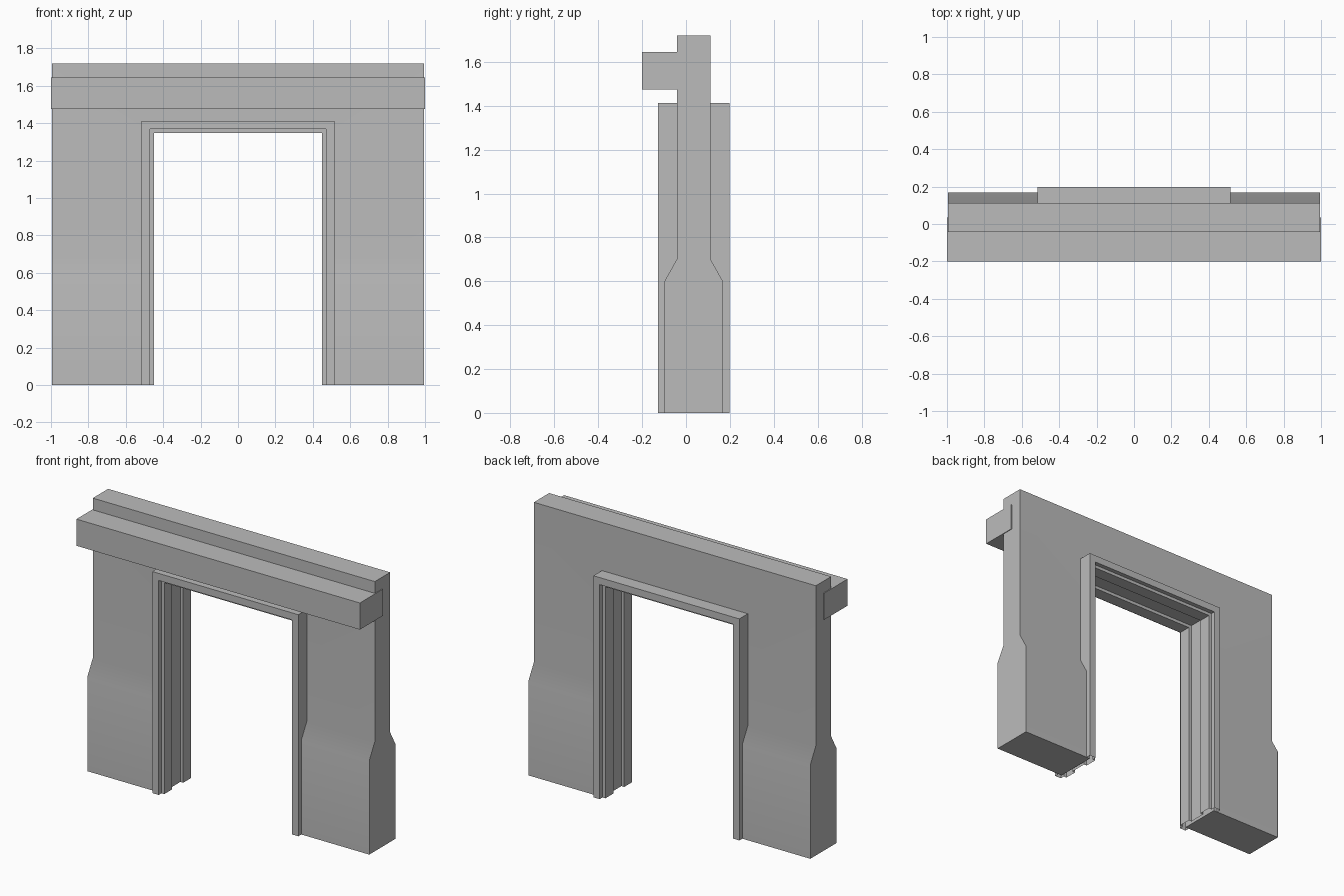
import bpy
import bmesh

cube = bpy.data.objects.get("Cube")
if cube:
    bpy.data.objects.remove(cube, do_unlink=True)

stone = bpy.data.materials.new("grey_stone")
stone.use_nodes = True
grey = (0.5, 0.5, 0.5, 1)
stone.diffuse_color = grey
stone.node_tree.nodes["Principled BSDF"].inputs["Base Color"].default_value = grey


def make_object(name, bm):
    mesh = bpy.data.meshes.new(name)
    bm.to_mesh(mesh)
    bm.free()
    mesh.materials.append(stone)
    obj = bpy.data.objects.new(name, mesh)
    bpy.context.collection.objects.link(obj)
    return obj


def extrude_along_x(name, profile, half_width):
    """Solid made from a (y, z) profile, centred on x = 0."""
    bm = bmesh.new()
    face = bm.faces.new([bm.verts.new((-half_width, y, z)) for y, z in profile])
    result = bmesh.ops.extrude_face_region(bm, geom=[face])
    moved = [v for v in result["geom"] if isinstance(v, bmesh.types.BMVert)]
    bmesh.ops.translate(bm, verts=moved, vec=(2 * half_width, 0, 0))
    bmesh.ops.recalc_face_normals(bm, faces=bm.faces)
    return make_object(name, bm)


def rectangle(y0, y1, z0, z1):
    return [(y0, z0), (y1, z0), (y1, z1), (y0, z1)]


# Wall with a thicker, sloped base on both sides
centre = 0.035
side = [(0.133, 0), (0.133, 0.6), (0.077, 0.7), (0.077, 1.72)]
profile = [(centre - d, z) for d, z in side]
profile += [(centre + d, z) for d, z in reversed(side)]
wall = extrude_along_x("wall", profile, 0.995)

# Doorway opening, hidden behind the frame
cutter = extrude_along_x("doorway_cutter", rectangle(-0.5, 0.5, -0.5, 1.39), 0.49)
cutter.hide_render = True
cut = wall.modifiers.new("doorway", 'BOOLEAN')
cut.operation = 'DIFFERENCE'
cut.solver = 'EXACT'
cut.object = cutter
bpy.ops.object.select_all(action='DESELECT')
wall.select_set(True)
bpy.context.view_layer.objects.active = wall
bpy.ops.object.modifier_apply(modifier=cut.name)
bpy.data.objects.remove(cutter, do_unlink=True)
bpy.ops.object.shade_smooth_by_angle(angle=0.7)
weighted = wall.modifiers.new("weighted_normals", 'WEIGHTED_NORMAL')
weighted.keep_sharp = True

# Header beam across the front
extrude_along_x("header_beam", rectangle(-0.2, 0.035, 1.475, 1.645), 1.0)

# Stepped door frame: half of the section as (half opening, distance from centre)
half = [(0.515, 0.03), (0.515, 0.163), (0.47, 0.163), (0.47, 0.135),
        (0.45, 0.135), (0.45, 0.055), (0.47, 0.055)]
section = [(w, centre - d) for w, d in half]
section += [(w, centre + d) for w, d in reversed(half)]
bm = bmesh.new()
rows = []
for w, y in section:
    top = w + 0.898
    path = [(-w, y, 0), (-w, y, top), (w, y, top), (w, y, 0)]
    rows.append([bm.verts.new(p) for p in path])
for a, b in zip(rows, rows[1:]):
    for j in range(len(a) - 1):
        bm.faces.new((a[j], b[j], b[j + 1], a[j + 1]))
make_object("door_frame", bm)
